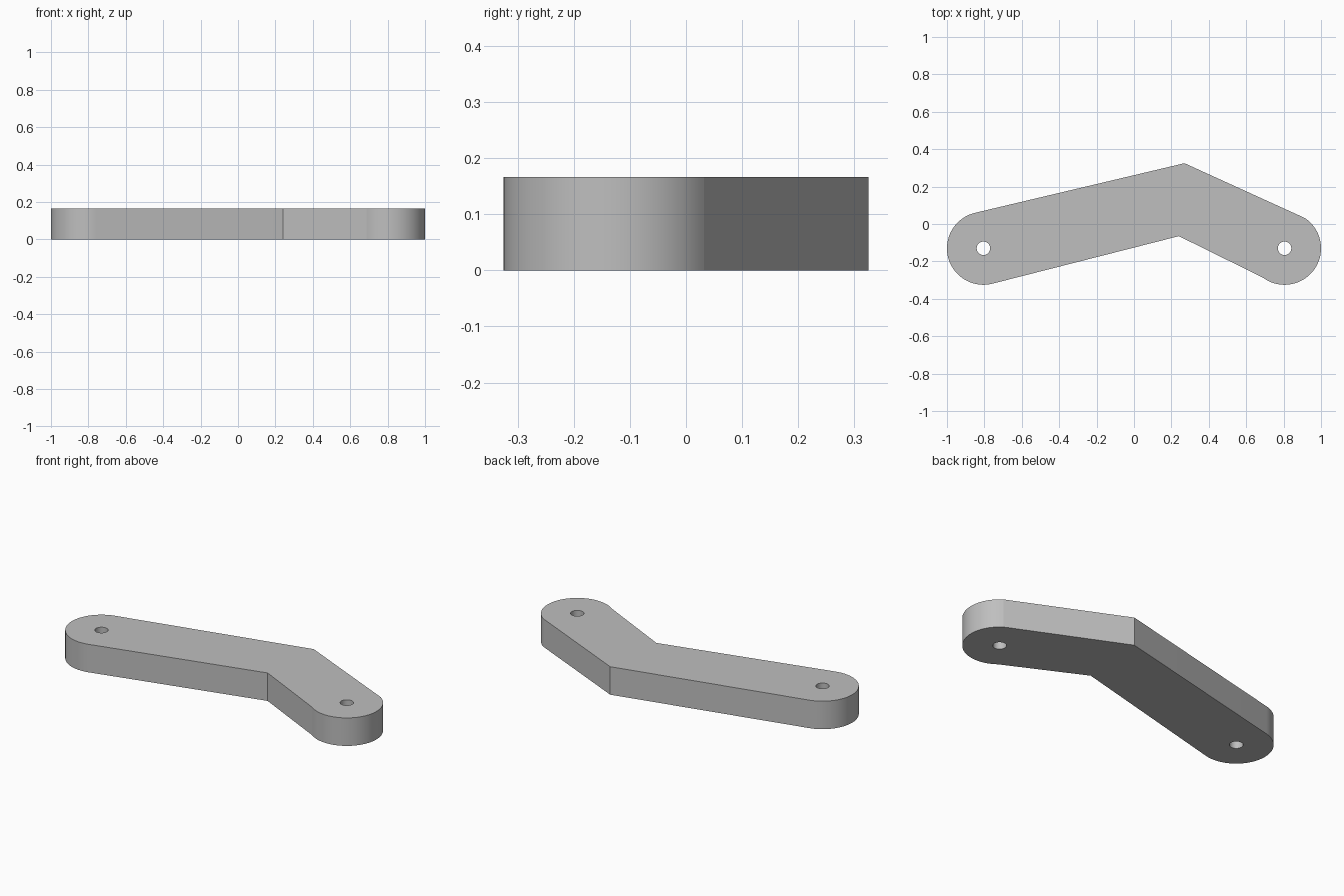
import bpy
import bmesh
import math

cube = bpy.data.objects.get("Cube")
if cube:
    bpy.data.objects.remove(cube, do_unlink=True)

HEIGHT = 0.166
RADIUS = 0.195
HOLE_RADIUS = 0.036
LEFT_END = (-0.805, -0.13)
RIGHT_END = (0.805, -0.13)


def arc(center, radius, start, end, steps):
    """Points along an arc, angles in degrees."""
    points = []
    for i in range(steps + 1):
        a = math.radians(start + (end - start) * i / steps)
        points.append((center[0] + radius * math.cos(a),
                       center[1] + radius * math.sin(a)))
    return points


def add_loop(curve, points):
    spline = curve.splines.new('POLY')
    spline.points.add(len(points) - 1)
    for p, (x, y) in zip(spline.points, points):
        p.co = (x, y, 0, 1)
    spline.use_cyclic_u = True


# Bent bar outline: rounded ends joined by the outer and inner corners
outline = [(0.27, 0.325)]
outline += arc(LEFT_END, RADIUS, 103.5, 284, 48)
outline += [(0.24, -0.065)]
outline += arc(RIGHT_END, RADIUS, -127, 56, 48)

curve = bpy.data.curves.new("bent_arm", 'CURVE')
curve.dimensions = '2D'
curve.fill_mode = 'BOTH'
curve.extrude = HEIGHT / 2
add_loop(curve, outline)

# Pivot holes through both ends
for center in (LEFT_END, RIGHT_END):
    add_loop(curve, arc(center, HOLE_RADIUS, 0, 354.375, 63))

arm = bpy.data.objects.new("bent_arm", curve)
bpy.context.collection.objects.link(arm)
bpy.ops.object.select_all(action='DESELECT')
arm.select_set(True)
bpy.context.view_layer.objects.active = arm
bpy.ops.object.convert(target='MESH')
arm = bpy.context.object

# Weld the caps to the walls and rest the arm on the ground
bm = bmesh.new()
bm.from_mesh(arm.data)
bmesh.ops.remove_doubles(bm, verts=bm.verts, dist=0.0001)
bmesh.ops.translate(bm, verts=bm.verts, vec=(0, 0, HEIGHT / 2))
bmesh.ops.recalc_face_normals(bm, faces=bm.faces)
bm.to_mesh(arm.data)
bm.free()

# Plain grey metal
grey = bpy.data.materials.new("grey_metal")
grey.use_nodes = True
color = (0.52, 0.52, 0.52, 1)
grey.diffuse_color = color
grey.node_tree.nodes["Principled BSDF"].inputs["Base Color"].default_value = color
arm.data.materials.clear()
arm.data.materials.append(grey)

bpy.ops.object.shade_smooth_by_angle(angle=math.radians(8))
